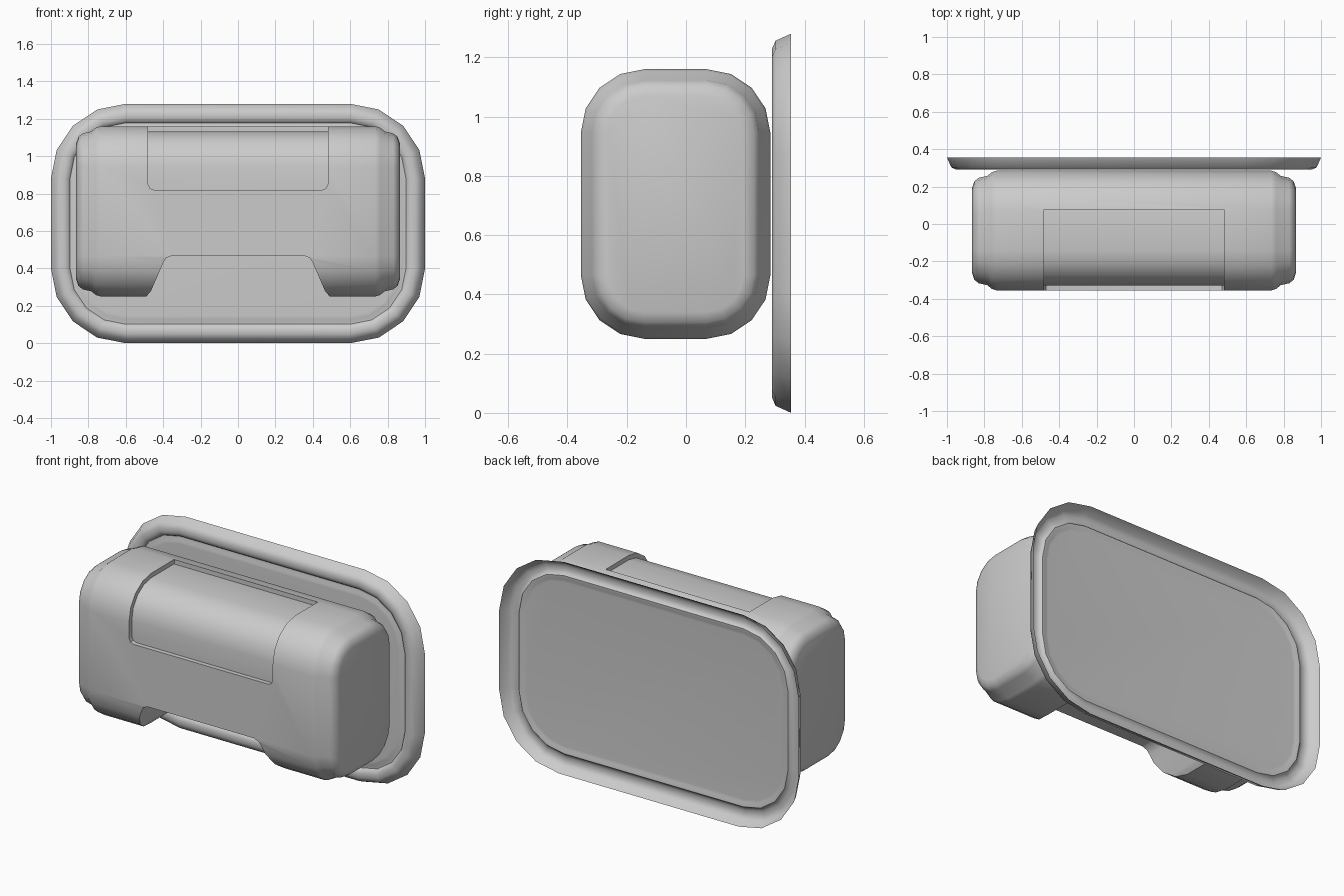
import bpy, bmesh, math

default = bpy.data.objects.get("Cube")
if default:
    bpy.data.objects.remove(default, do_unlink=True)

grey = bpy.data.materials.new("light grey")
grey.use_nodes = True
colour = (0.6, 0.6, 0.6, 1)
grey.diffuse_color = colour
grey.node_tree.nodes["Principled BSDF"].inputs["Base Color"].default_value = colour


def make_object(name, bm):
    bmesh.ops.recalc_face_normals(bm, faces=bm.faces)
    mesh = bpy.data.meshes.new(name)
    bm.to_mesh(mesh)
    bm.free()
    mesh.materials.append(grey)
    obj = bpy.data.objects.new(name, mesh)
    bpy.context.collection.objects.link(obj)
    return obj


def rounded_rect(a, b, r, segments=4):
    """Outline whose corner centres sit at (+-a, +-b)."""
    points = []
    for quarter, (sx, sy) in enumerate(((1, 1), (-1, 1), (-1, -1), (1, -1))):
        for i in range(segments + 1):
            t = math.pi / 2 * (quarter + i / segments)
            points.append((sx * a + r * math.cos(t), sy * b + r * math.sin(t)))
    return points


def loft(name, rings, cap_start=True):
    bm = bmesh.new()
    loops = [[bm.verts.new(p) for p in ring] for ring in rings]
    for low, high in zip(loops, loops[1:]):
        for i in range(len(low)):
            j = (i + 1) % len(low)
            bm.faces.new((low[i], low[j], high[j], high[i]))
    if cap_start:
        bm.faces.new(loops[0])
    bm.faces.new(loops[-1])
    return make_object(name, bm)


def prism(name, outline, y0, y1):
    return loft(name, [[(x, y, z) for x, z in outline] for y in (y0, y1)])


def body_section(x, inset):
    return [(x, y - 0.035, z + 0.705)
            for y, z in rounded_rect(0.105, 0.24, 0.215 - inset)]


def cut(obj, cutter):
    mod = obj.modifiers.new("cut", "BOOLEAN")
    mod.operation = "DIFFERENCE"
    mod.solver = "EXACT"
    mod.object = cutter
    select(obj)
    bpy.ops.object.modifier_apply(modifier=mod.name)
    bpy.data.objects.remove(cutter, do_unlink=True)


def select(obj):
    bpy.ops.object.select_all(action="DESELECT")
    obj.select_set(True)
    bpy.context.view_layer.objects.active = obj


def smooth(obj, degrees):
    select(obj)
    bpy.ops.object.shade_smooth_by_angle(angle=math.radians(degrees))


# Main body with softly stepped, rounded end caps
end = [(0.735, 0), (0.76, 0.008), (0.785, 0.028), (0.83, 0.038),
       (0.853, 0.056), (0.865, 0.09)]
stations = [(-x, inset) for x, inset in reversed(end)] + end
body = loft("body", [body_section(x, inset) for x, inset in stations])

# Shallow recess that wraps over the top front edge
half = [(0.48, 1.4), (0.48, 0.85), (0.47, 0.828), (0.45, 0.82)]
outline = half + [(-x, z) for x, z in reversed(half)]
recess = prism("recess_cutter", outline, -0.6, 0.078)
cut(recess, loft("recess_core", [body_section(x, 0.027) for x in (-0.7, 0.7)]))
cut(body, recess)

# Arch between the two feet
half = [(0.49, 0.1), (0.49, 0.25), (0.465, 0.28), (0.4, 0.43),
        (0.385, 0.455), (0.355, 0.468)]
outline = half + [(-x, z) for x, z in reversed(half)]
cut(body, prism("arch_cutter", outline, -0.6, 0.6))
smooth(body, 40)

# Back tray: thin sheet with a flared, channelled rim and a low panel
rim = [(0.4, 0.355), (0.376, 0.302), (0.35, 0.291), (0.325, 0.291),
       (0.306, 0.298), (0.298, 0.31), (0.285, 0.309), (0.27, 0.304),
       (0.255, 0.303)]
tray = loft("back_tray",
            [[(x, y, z + 0.64) for x, z in rounded_rect(0.6, 0.24, r)]
             for r, y in rim], cap_start=False)
smooth(tray, 50)
